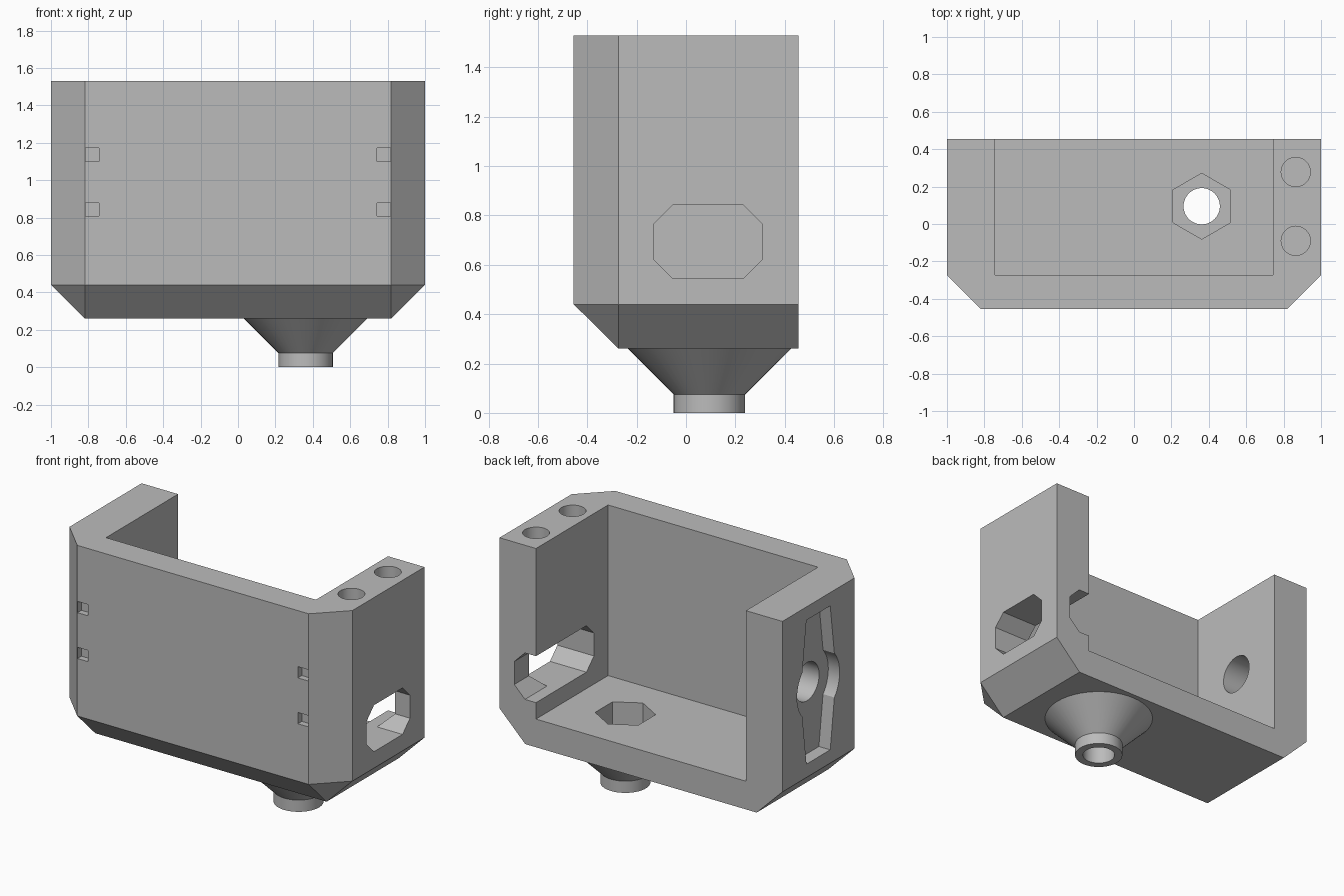
import bpy, bmesh
from math import cos, sin, tau, radians
from mathutils import Vector

cube = bpy.data.objects.get("Cube")
if cube:
    bpy.data.objects.remove(cube, do_unlink=True)

grey = bpy.data.materials.new("plain_grey")
grey.use_nodes = True
grey.diffuse_color = (0.5, 0.5, 0.5, 1)
grey.node_tree.nodes["Principled BSDF"].inputs["Base Color"].default_value = (0.5, 0.5, 0.5, 1)


def make_object(name, bm):
    bmesh.ops.recalc_face_normals(bm, faces=bm.faces)
    mesh = bpy.data.meshes.new(name)
    bm.to_mesh(mesh)
    bm.free()
    mesh.materials.append(grey)
    obj = bpy.data.objects.new(name, mesh)
    bpy.context.collection.objects.link(obj)
    return obj


def place(axis, u, v, t):
    """Map a 2D profile point (u, v) at distance t along an axis."""
    return {"x": (t, u, v), "y": (u, t, v), "z": (u, v, t)}[axis]


def prism(name, axis, points, start, end):
    bm = bmesh.new()
    face = bm.faces.new([bm.verts.new(place(axis, u, v, start)) for u, v in points])
    new = bmesh.ops.extrude_face_region(bm, geom=[face])["geom"]
    verts = [g for g in new if isinstance(g, bmesh.types.BMVert)]
    bmesh.ops.translate(bm, verts=verts, vec=Vector(place(axis, 0, 0, end - start)))
    return make_object(name, bm)


def ring(u, v, radius, sides=48, turn=0.0):
    return [(u + radius * cos(tau * (i + turn) / sides),
             v + radius * sin(tau * (i + turn) / sides)) for i in range(sides)]


def rect(u0, u1, v0, v1):
    return [(u0, v0), (u1, v0), (u1, v1), (u0, v1)]


def octagon(u0, u1, v0, v1, c):
    return [(u0 + c, v0), (u1 - c, v0), (u1, v0 + c), (u1, v1 - c),
            (u1 - c, v1), (u0 + c, v1), (u0, v1 - c), (u0, v0 + c)]


def combine(target, other, operation="DIFFERENCE"):
    other.hide_render = True
    mod = target.modifiers.new(other.name, "BOOLEAN")
    mod.operation = operation
    mod.solver = "EXACT"
    mod.object = other
    bpy.context.view_layer.objects.active = target
    bpy.ops.object.modifier_apply(modifier=mod.name)
    bpy.data.objects.remove(other, do_unlink=True)


# Main dimensions
BACK, FRONT, TOP, BEND, BASE = 0.455, -0.455, 1.53, 0.44, 0.26
SHOULDER, INNER_X, INNER_Y = 0.818, 0.742, -0.273
NX, NY = 0.362, 0.095          # nozzle centre
HY, HZ = 0.092, 0.985          # side recess centre

# Housing block with chamfered front corners and lower edges
bm = bmesh.new()
for s in (-1, 1):
    for z in (BEND, TOP):
        for x, y in ((1, BACK), (1, INNER_Y), (SHOULDER, FRONT)):
            bm.verts.new((s * x, y, z))
    for y in (BACK, INNER_Y):
        bm.verts.new((s * SHOULDER, y, BASE))
bmesh.ops.convex_hull(bm, input=bm.verts)
bmesh.ops.dissolve_limit(bm, angle_limit=radians(1), verts=bm.verts, edges=bm.edges)
housing = make_object("housing", bm)

# Conical nozzle under the floor
bm = bmesh.new()
loops = [[bm.verts.new((x, y, z)) for x, y in ring(NX, NY, r)]
         for z, r in ((0, 0.145), (0.075, 0.145), (BASE, 0.33), (0.3, 0.33))]
for a, b in zip(loops, loops[1:]):
    for i in range(len(a)):
        j = (i + 1) % len(a)
        bm.faces.new((a[i], a[j], b[j], b[i]))
bm.faces.new(loops[0])
bm.faces.new(loops[-1])
combine(housing, make_object("nozzle", bm), "UNION")

# Open cavity towards the back and top
combine(housing, prism("cavity", "z", rect(-INNER_X, INNER_X, INNER_Y, 0.7), BEND, 1.8))

# Hexagonal nut pocket and bore through the nozzle
combine(housing, prism("nut_pocket", "z", ring(NX, NY, 0.176, 6, 0.5), 0.2, 0.6))
combine(housing, prism("nozzle_bore", "z", ring(NX, NY, 0.097), -0.2, 0.5))

# Screw holes in the top of the left wall
for y in (-0.09, 0.278):
    combine(housing, prism("screw_hole", "z", ring(0.865, y, 0.078), 1.18, 1.8))

# Window through the left wall with a channel running out of the back
combine(housing, prism("window", "x", octagon(-0.13, 0.308, 0.545, 0.842, 0.075), 0.6, 1.2))
combine(housing, prism("channel", "y", octagon(0.5, 0.895, 0.545, 0.842, 0.075), 0.1, 0.7))

# Recess for a two-armed horn on the right wall, with a through hole
arms = [(HY + w, HZ + h) for w, h in
        ((-0.12, -0.46), (0.12, -0.46), (0.18, 0), (0.12, 0.46), (-0.12, 0.46), (-0.18, 0))]
combine(housing, prism("horn_arms", "x", arms, -1.2, -0.92))
combine(housing, prism("horn_hub", "x", ring(HY, HZ, 0.215), -1.2, -0.92))
combine(housing, prism("shaft_hole", "x", ring(HY, HZ, 0.122), -1.2, -0.6))

# Small square notches in the front face
for s in (-1, 1):
    for z in (0.807, 1.1):
        x0, x1 = sorted((s * 0.742, s * 0.816))
        combine(housing, prism("notch", "y", rect(x0, x1, z, z + 0.072), -0.6, FRONT + 0.04))

# Smooth round surfaces, keep hard edges
bpy.ops.object.select_all(action="DESELECT")
housing.select_set(True)
bpy.context.view_layer.objects.active = housing
bpy.ops.object.shade_smooth_by_angle(angle=radians(25))
